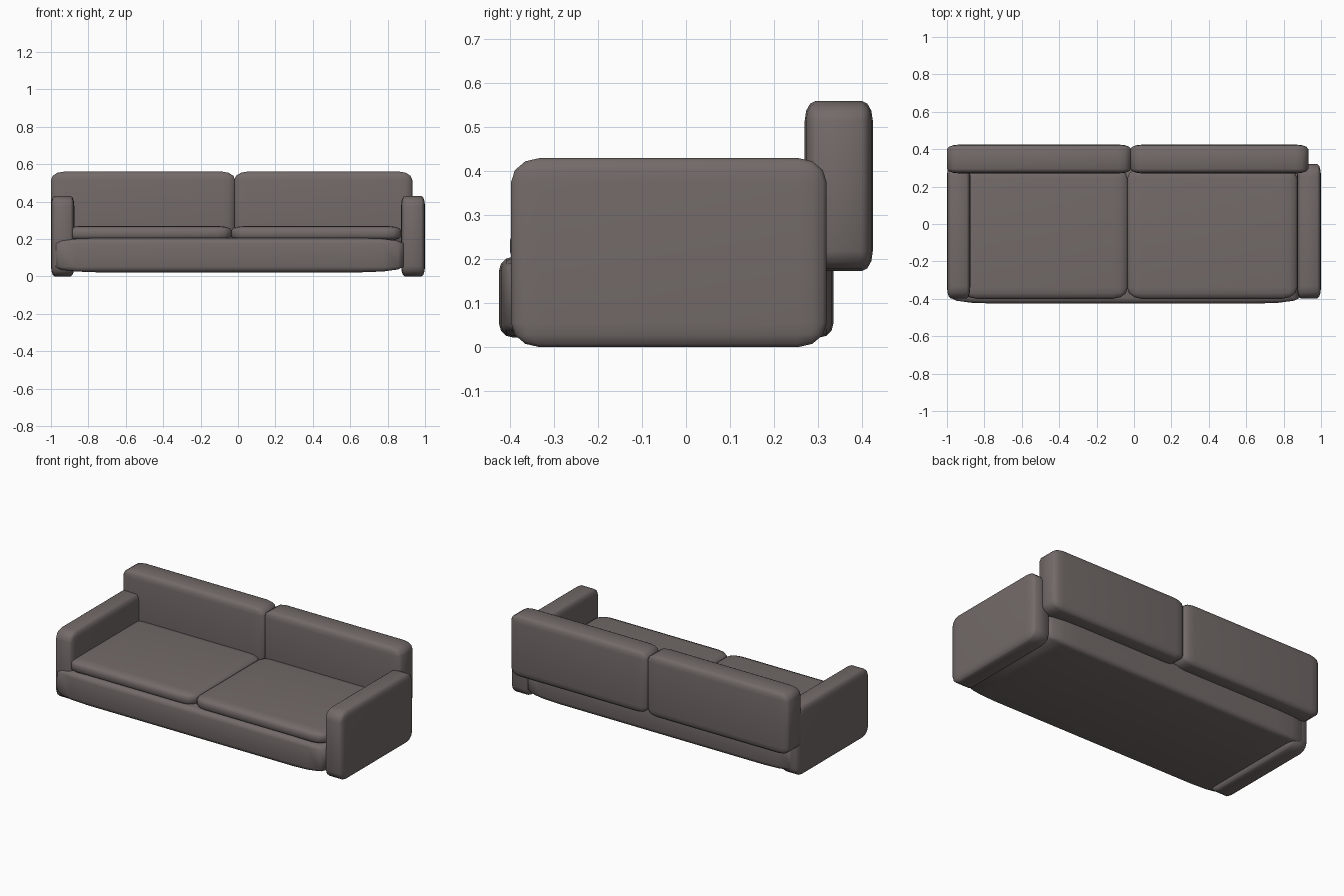
import bpy
import bmesh
from mathutils import Vector

if "Cube" in bpy.data.objects:
    bpy.data.objects.remove(bpy.data.objects["Cube"])


def cushion(name, lo, hi, radius, segments=3):
    """Rounded block between two corners with a separate edge radius per axis."""
    lo, hi, r = Vector(lo), Vector(hi), Vector(radius)
    size, mid = hi - lo, (hi + lo) / 2
    bm = bmesh.new()
    bmesh.ops.create_cube(bm, size=1)
    bmesh.ops.scale(bm, vec=[size[i] / r[i] for i in range(3)], verts=bm.verts)
    bmesh.ops.bevel(bm, geom=bm.edges[:], offset=1, segments=segments,
                    profile=0.5, affect='EDGES', clamp_overlap=True)
    bmesh.ops.scale(bm, vec=r, verts=bm.verts)
    for f in bm.faces:
        f.smooth = True
    mesh = bpy.data.meshes.new(name)
    bm.to_mesh(mesh)
    bm.free()
    ob = bpy.data.objects.new(name, mesh)
    ob.location = mid
    bpy.context.collection.objects.link(ob)
    mat = bpy.data.materials.get("fabric")
    if mat is None:
        mat = bpy.data.materials.new("fabric")
        mat.diffuse_color = (0.17, 0.145, 0.14, 1)
        mat.use_nodes = True
        mat.node_tree.nodes["Principled BSDF"].inputs["Base Color"].default_value = mat.diffuse_color
    mesh.materials.append(mat)
    return ob


# Base, its left end runs into the arm
cushion("base", (-0.98, -0.425, 0.022), (0.885, 0.335, 0.205), (0.22, 0.03, 0.03))

# Arms
for side, x0, x1 in (("left", -1.0, -0.875), ("right", 0.872, 1.0)):
    cushion(side + "_arm", (x0, -0.398, 0), (x1, 0.32, 0.43), (0.02, 0.065, 0.055))

# Seat cushions
for side, x0, x1 in (("left", -0.92, -0.033), ("right", -0.037, 0.873)):
    cushion(side + "_seat", (x0, -0.4, 0.19), (x1, 0.3, 0.27), (0.08, 0.06, 0.025))

# Back cushions, standing behind the seat
for side, x0, x1 in (("left", -1.0, -0.015), ("right", -0.02, 0.932)):
    cushion(side + "_back", (x0, 0.27, 0.173), (x1, 0.425, 0.56), (0.07, 0.025, 0.045))
